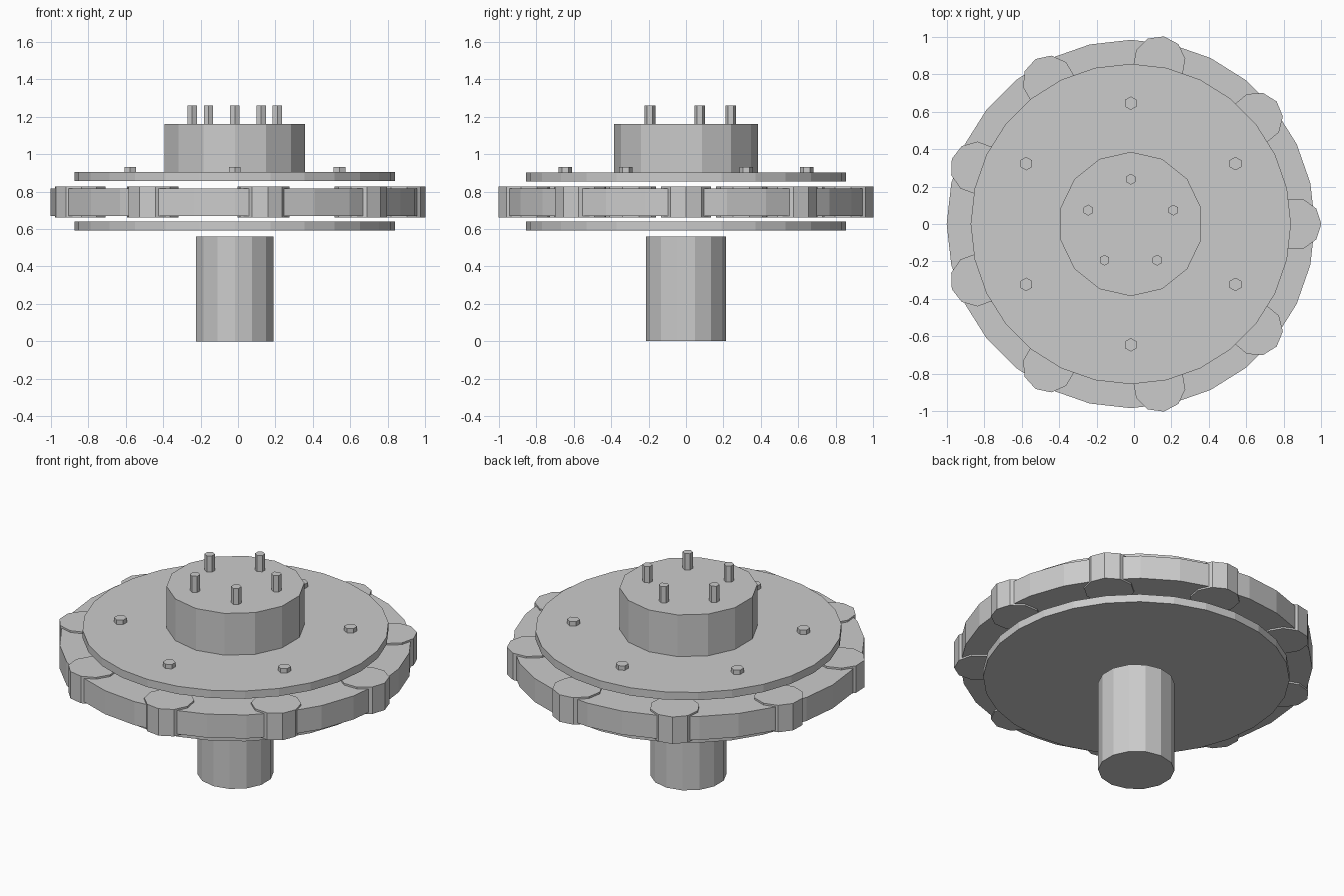
import bpy
from math import cos, sin, pi, radians

if "Cube" in bpy.data.objects:
    bpy.data.objects.remove(bpy.data.objects["Cube"])

CX = -0.017  # axis of the assembly


def prism(name, sides, radius, z0, z1, dist=0.0, angle=0.0, first=pi / 2):
    """Flat-shaded vertical prism, placed at polar position (dist, angle) around the axis."""
    x, y = CX + dist * cos(angle), dist * sin(angle)
    ring = [(radius * cos(first + 2 * pi * i / sides),
             radius * sin(first + 2 * pi * i / sides)) for i in range(sides)]
    verts = [(px, py, z0) for px, py in ring] + [(px, py, z1) for px, py in ring]
    faces = [tuple(reversed(range(sides))), tuple(range(sides, 2 * sides))]
    faces += [(i, (i + 1) % sides, (i + 1) % sides + sides, i + sides) for i in range(sides)]
    mesh = bpy.data.meshes.new(name)
    mesh.from_pydata(verts, [], faces)
    obj = bpy.data.objects.new(name, mesh)
    obj.location = (x, y, 0)
    bpy.context.collection.objects.link(obj)
    return obj


# Stacked round bodies
prism("shaft", 14, 0.213, 0.0, 0.56)
prism("lower_plate", 28, 0.855, 0.593, 0.641)
prism("main_disc", 28, 0.983, 0.67, 0.815)
prism("upper_plate", 28, 0.855, 0.855, 0.903)
prism("hub", 14, 0.385, 0.903, 1.16)

# Rim rollers, each turned to face outward
for i in range(9):
    a = radians(40 * i)
    prism(f"rim_roller_{i + 1}", 10, 0.14, 0.66, 0.826, 0.877, a, first=a)

# Plate bolts
for i in range(6):
    prism(f"plate_bolt_{i + 1}", 6, 0.036, 0.903, 0.93, 0.645, radians(90 + 60 * i))

# Hub studs
for i in range(5):
    prism(f"hub_stud_{i + 1}", 6, 0.029, 1.16, 1.26, 0.239, radians(90 + 72 * i))
